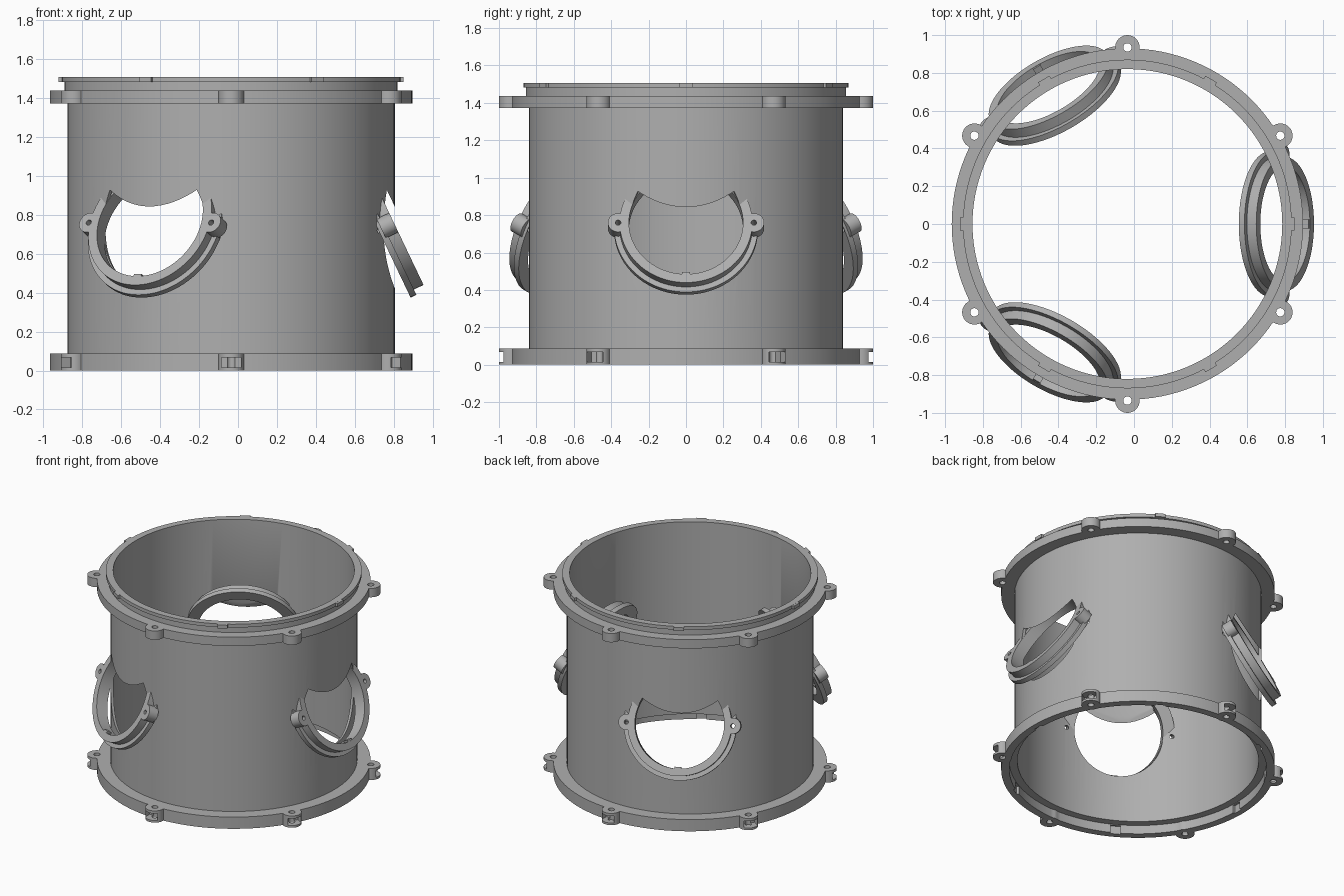
import bpy, bmesh, math
from mathutils import Matrix, Vector

if "Cube" in bpy.data.objects:
    bpy.data.objects.remove(bpy.data.objects["Cube"])

grey = bpy.data.materials.new("plain_grey")
grey.use_nodes = True
colour = (0.43, 0.43, 0.43, 1)
grey.diffuse_color = colour
grey.node_tree.nodes["Principled BSDF"].inputs["Base Color"].default_value = colour

SHIFT = Matrix.Translation((-0.035, 0, 0))
SIXTHS = [math.radians(60 * i) for i in range(6)]


def spin(angle):
    return Matrix.Rotation(angle, 4, 'Z')


def cylinder(bm, r, z0, z1, mat, segments=32):
    bmesh.ops.create_cone(bm, cap_ends=True, segments=segments, radius1=r, radius2=r,
                          depth=z1 - z0, matrix=mat @ Matrix.Translation((0, 0, (z0 + z1) / 2)))


def box(bm, centre, size, mat):
    scale = Matrix.Diagonal((*size, 1))
    bmesh.ops.create_cube(bm, size=1, matrix=mat @ Matrix.Translation(centre) @ scale)


def lathe(bm, profile, mat, segments=128):
    # revolve a closed (radius, height) outline about local z
    rings = []
    for i in range(segments):
        turn = mat @ spin(math.tau * i / segments)
        rings.append([bm.verts.new(turn @ Vector((r, 0, z))) for r, z in profile])
    n = len(profile)
    for i, a in enumerate(rings):
        b = rings[(i + 1) % segments]
        for j in range(n):
            k = (j + 1) % n
            bm.faces.new((a[j], b[j], b[k], a[k]))


def finish(bm, name):
    bmesh.ops.recalc_face_normals(bm, faces=bm.faces[:])
    bm.transform(SHIFT)
    mesh = bpy.data.meshes.new(name)
    bm.to_mesh(mesh)
    bm.free()
    mesh.materials.append(grey)
    ob = bpy.data.objects.new(name, mesh)
    bpy.context.scene.collection.objects.link(ob)
    return ob


def combine(ob, bm, operation):
    # apply a boolean with a temporary helper
    tool = finish(bm, "helper")
    tool.hide_render = True
    mod = ob.modifiers.new("combine", 'BOOLEAN')
    mod.operation, mod.solver, mod.object = operation, 'EXACT', tool
    bpy.context.view_layer.update()
    graph = bpy.context.evaluated_depsgraph_get()
    result = bpy.data.meshes.new_from_object(ob.evaluated_get(graph))
    ob.modifiers.clear()
    ob.data = result
    bpy.data.objects.remove(tool)


def smooth(ob):
    bpy.ops.object.select_all(action='DESELECT')
    ob.select_set(True)
    bpy.context.view_layer.objects.active = ob
    bpy.ops.object.shade_smooth_by_angle(angle=math.radians(30))


# Tube wall with bottom socket, two flanges and top lip
bm = bmesh.new()
lathe(bm, [(0.82, 0.065), (0.875, 0.065), (0.875, 0), (0.93, 0), (0.93, 0.088), (0.84, 0.088),
           (0.84, 1.372), (0.93, 1.372), (0.93, 1.438), (0.855, 1.438), (0.855, 1.482),
           (0.87, 1.482), (0.87, 1.507), (0.82, 1.507)], Matrix())
body = finish(bm, "tube_body")

# Bolt lugs on both flanges
lugs, holes, slots = bmesh.new(), bmesh.new(), bmesh.new()
for a in SIXTHS:
    at = spin(a + math.radians(30)) @ Matrix.Translation((0.935, 0, 0))
    cylinder(lugs, 0.065, 0, 0.088, at)
    cylinder(lugs, 0.065, 1.372, 1.438, at)
    cylinder(holes, 0.022, -0.1, 1.6, at, 24)
    box(slots, (0.035, 0, 0.042), (0.09, 0.1, 0.052), at)
    box(slots, (0.87, 0, 0.03), (0.04, 0.07, 0.06), spin(a))
combine(body, lugs, 'UNION')
combine(body, holes, 'DIFFERENCE')
combine(body, slots, 'DIFFERENCE')

# Small locking tabs around the top lip
bm = bmesh.new()
for a in SIXTHS:
    box(bm, (0.873, 0, 1.494), (0.026, 0.07, 0.025), spin(a))
finish(bm, "lip_tabs")

# Three tilted port rings, each with two bolt lugs and a key
TILT = Matrix.Translation((0.835, 0, 0.76)) @ Matrix.Rotation(math.radians(64.5), 4, 'Y')
ports = [spin(math.radians(120 * i)) @ TILT for i in range(3)]


def bolt_holes(mat):
    bm = bmesh.new()
    for side in (-1, 1):
        cylinder(bm, 0.015, -0.2, 0.1, mat @ Matrix.Translation((0, side * 0.363, 0)), 20)
    return bm


tunnels = bmesh.new()
for mat in ports:
    cylinder(tunnels, 0.306, -0.25, 0.04, mat, 96)
combine(body, tunnels, 'DIFFERENCE')

for i, mat in enumerate(ports):
    combine(body, bolt_holes(mat), 'DIFFERENCE')
    bm = bmesh.new()
    lathe(bm, [(0.305, -0.088), (0.385, -0.088), (0.385, -0.055), (0.355, -0.055),
               (0.355, 0), (0.305, 0)], mat, 96)
    ring = finish(bm, f"port_ring_{i + 1}")
    lugs = bmesh.new()
    for side in (-1, 1):
        cylinder(lugs, 0.055, -0.072, 0, mat @ Matrix.Translation((0, side * 0.363, 0)))
    combine(ring, lugs, 'UNION')
    combine(ring, bolt_holes(mat), 'DIFFERENCE')
    smooth(ring)
    bm = bmesh.new()
    box(bm, (0.302, 0, -0.02), (0.02, 0.045, 0.036), mat)
    finish(bm, f"port_key_{i + 1}")

smooth(body)
